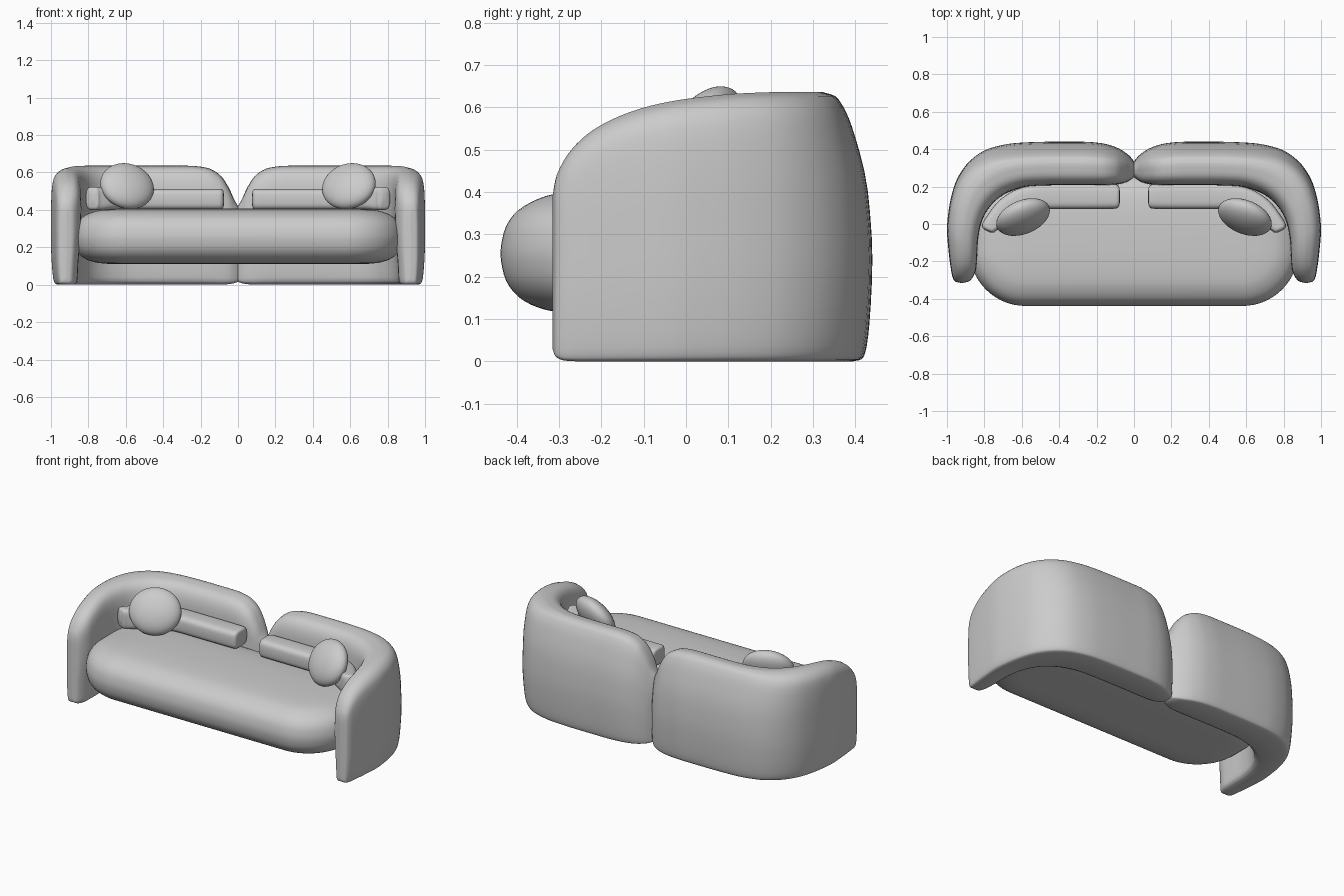
import bpy, bmesh, math
from mathutils import Matrix, Vector

if "Cube" in bpy.data.objects:
    bpy.data.objects.remove(bpy.data.objects["Cube"])


def finish(bm, name, mirror=True):
    bmesh.ops.recalc_face_normals(bm, faces=bm.faces)
    me = bpy.data.meshes.new(name)
    bm.to_mesh(me)
    bm.free()
    ob = bpy.data.objects.new(name, me)
    bpy.context.collection.objects.link(ob)
    for p in me.polygons:
        p.use_smooth = True
    if mirror:
        m = ob.modifiers.new("mirror", 'MIRROR')
        m.use_mirror_merge = False
    return ob


def smooth_rows(rows, steps):
    """Overshoot-free cubic interpolation of rows of numbers."""
    def tangent(i, k):
        a = rows[i][k] - rows[i - 1][k] if i > 0 else None
        b = rows[i + 1][k] - rows[i][k] if i < len(rows) - 1 else None
        if a is None or b is None:
            return b if a is None else a
        return 2 * a * b / (a + b) if a * b > 0 else 0
    out = []
    for i in range(len(rows) - 1):
        for s in range(steps):
            t = s / steps
            row = []
            for k in range(len(rows[0])):
                p, q = rows[i][k], rows[i + 1][k]
                m, n = tangent(i, k), tangent(i + 1, k)
                row.append((2*t**3 - 3*t*t + 1)*p + (t**3 - 2*t*t + t)*m
                           + (3*t*t - 2*t**3)*q + (t**3 - t*t)*n)
            out.append(row)
    out.append(list(rows[-1]))
    return out


def loft(rings):
    bm = bmesh.new()
    vr = [[bm.verts.new(p) for p in r] for r in rings]
    n = len(vr[0])
    for a, b in zip(vr, vr[1:]):
        for i in range(n):
            j = (i + 1) % n
            bm.faces.new((a[i], a[j], b[j], b[i]))
    bm.faces.new(vr[0])
    bm.faces.new(vr[-1])
    return bm


def sweep(stations, profile):
    """Stations: inner x,y, outer x,y, bottom, top, blend between two profiles."""
    rings = []
    for xi, yi, xo, yo, z0, z1, t in smooth_rows(stations, 5):
        ring = []
        for ua, ub, f in profile:
            w = 0.5 + 0.5 * (ua + (ub - ua) * t)
            ring.append((xi + (xo - xi) * w, yi + (yo - yi) * w, z0 + (z1 - z0) * f))
        rings.append(ring)
    return loft(rings)


# Back-and-arm shells: leaning back section blends to an upright arm section
shell_outer = smooth_rows([(.6, .55, 0), (.78, .72, .008), (.86, .82, .035), (.94, .92, .14),
                           (1, 1, .38), (.91, 1, .63), (.66, .95, .83), (.46, .82, .93),
                           (.25, .45, .985), (0, 0, 1)], 3)
shell_inner = smooth_rows([(0, 0, 1), (-.5, -.45, .985), (-.82, -.82, .93), (-.97, -.97, .82),
                           (-1, -1, .6), (-.95, -.8, .2), (-.85, -.72, .03), (-.6, -.5, 0)], 3)
shell_stations = [
    (0, .25, 0, .335, .015, .42, 0),
    (.02, .235, .02, .36, .008, .455, 0),
    (.05, .22, .05, .385, .003, .52, 0),
    (.10, .21, .10, .412, 0, .59, 0),
    (.17, .205, .18, .433, 0, .627, 0),
    (.26, .205, .28, .44, 0, .636, 0),
    (.42, .205, .45, .44, 0, .636, 0),
    (.56, .20, .62, .434, 0, .636, 0),
    (.67, .17, .77, .405, 0, .636, .2),
    (.75, .115, .88, .335, 0, .636, .5),
    (.80, .045, .955, .22, 0, .633, .8),
    (.825, -.03, .99, .08, 0, .623, 1),
    (.835, -.10, 1.0, -.03, 0, .608, 1),
    (.838, -.17, .992, -.14, 0, .58, 1),
    (.843, -.235, .98, -.235, 0, .535, 1),
    (.862, -.285, .97, -.285, .002, .48, 1),
    (.885, -.308, .955, -.308, .012, .43, 1),
    (.915, -.315, .925, -.315, .03, .39, 1),
]
finish(sweep(shell_stations, shell_outer + shell_inner[1:]), "back_and_arm_shells")

# Seat: stacked rounded-rectangle outlines with a soft bulging edge
def outline(inset, z, hx=.88, y0=-.438, y1=.27, r=.30):
    pts = []
    for cx, cy, a0 in ((hx - r, y1 - r, 0), (r - hx, y1 - r, 90),
                       (r - hx, y0 + r, 180), (hx - r, y0 + r, 270)):
        for i in range(17):
            a = math.radians(a0 + i * 90 / 16)
            pts.append((cx + (r - inset) * math.cos(a), cy + (r - inset) * math.sin(a), z))
    return pts


seat_levels = [(.28, .11), (.2, .111), (.13, .117), (.07, .135), (.03, .165), (.008, .205),
               (0, .255), (.008, .305), (.03, .345), (.07, .375), (.125, .395),
               (.2, .404), (.28, .408)]
finish(loft([outline(*l) for l in smooth_rows(seat_levels, 3)]), "seat", False)

# Curved bolsters following the inside of the shells
soft_section = []
for i in range(32):
    a = 2 * math.pi * i / 32
    c, s = math.cos(a), math.sin(a)
    u = math.copysign(abs(c) ** .55, c)
    soft_section.append((u, u, .5 + .5 * math.copysign(abs(s) ** .55, s)))
bolster_stations = [
    (.075, .12, .075, .17, .43, .48, 0),
    (.08, .095, .08, .20, .41, .505, 0),
    (.10, .082, .10, .212, .40, .512, 0),
    (.25, .08, .25, .215, .40, .512, 0),
    (.45, .08, .47, .215, .40, .512, 0),
    (.55, .065, .60, .195, .40, .512, 0),
    (.635, .02, .71, .135, .40, .514, 0),
    (.69, -.015, .775, .06, .40, .52, 0),
    (.735, -.035, .812, -.003, .40, .522, 0),
    (.75, -.045, .81, -.02, .41, .515, 0),
    (.77, -.045, .795, -.033, .44, .49, 0),
]
finish(sweep(bolster_stations, soft_section), "bolsters")

# Round pillows leaning back in the corners
bm = bmesh.new()
bmesh.ops.create_uvsphere(bm, u_segments=40, v_segments=24, radius=1)
bmesh.ops.transform(bm, verts=bm.verts, matrix=(
    Matrix.Translation(Vector((.593, .037, .527)))
    @ Matrix.Rotation(math.radians(-22), 4, 'Z')
    @ Matrix.Rotation(math.radians(-30), 4, 'X')
    @ Matrix.Diagonal((.15, .068, .136, 1))))
finish(bm, "round_pillows")
